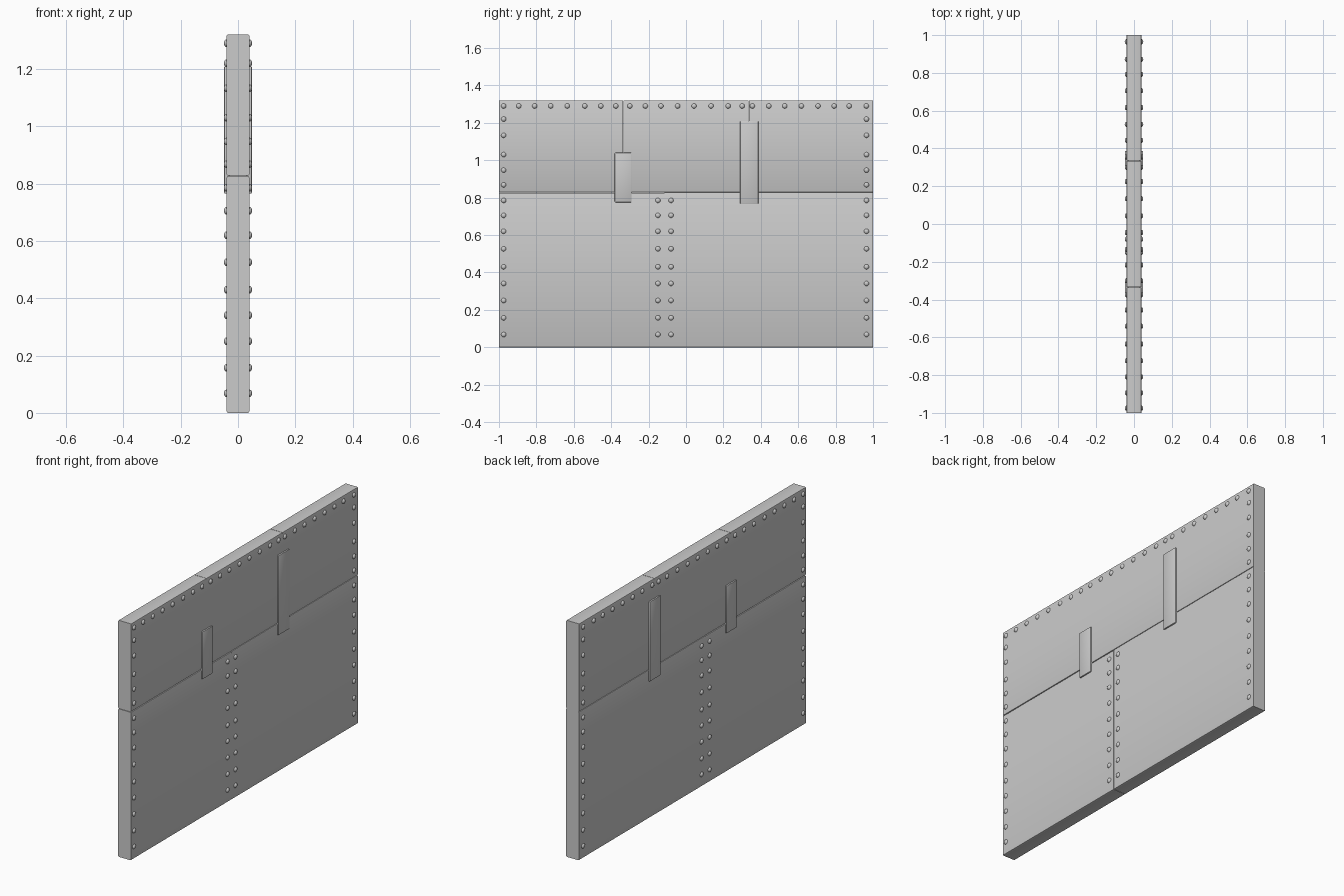
import bpy, bmesh
from mathutils import Matrix, Vector

if "Cube" in bpy.data.objects:
    bpy.data.objects.remove(bpy.data.objects["Cube"])

HALF = 0.04      # half thickness of the wall
FACE = 0.048     # outer face of straps and rivets


def finish(name, bm, mirror=False):
    bmesh.ops.recalc_face_normals(bm, faces=bm.faces[:])
    me = bpy.data.meshes.new(name)
    bm.to_mesh(me)
    bm.free()
    ob = bpy.data.objects.new(name, me)
    bpy.context.collection.objects.link(ob)
    if mirror:
        ob.modifiers.new("Mirror", 'MIRROR').use_axis[0] = True
    bpy.ops.object.select_all(action='DESELECT')
    ob.select_set(True)
    bpy.context.view_layer.objects.active = ob
    bpy.ops.object.shade_smooth_by_angle(angle=0.7)
    return ob


def box(lo, hi):
    bm = bmesh.new()
    lo, hi = Vector(lo), Vector(hi)
    bmesh.ops.create_cube(bm, size=1, matrix=Matrix.Translation((lo + hi) / 2)
                          @ Matrix.Diagonal((*(hi - lo), 1)))
    return bm


def panel(name, y0, y1, z0, z1):
    bm = box((-HALF, y0, z0), (HALF, y1, z1))
    # soften the long horizontal edges, leave the butt joints crisp
    long_edges = [e for e in bm.edges
                  if abs(e.verts[0].co.y - e.verts[1].co.y) > 0.1]
    bmesh.ops.bevel(bm, geom=long_edges, offset=0.006, segments=2,
                    profile=0.5, affect='EDGES')
    return finish(name, bm)


def strap(name, y0, y1, z0, z1):
    bm = box((HALF - 0.01, y0, z0), (FACE, y1, z1))
    bmesh.ops.bevel(bm, geom=bm.edges[:], offset=0.004, segments=2,
                    profile=0.5, affect='EDGES')
    return finish(name, bm, mirror=True)


# wall panels: two below, three above, with hairline joints
G = 0.001
panel("lower_panel_left", -1, -0.115 - G, 0, 0.826)
panel("lower_panel_right", -0.115 + G, 1, 0, 0.828)
panel("upper_panel_left", -1, -0.335 - G, 0.828, 1.32)
panel("upper_panel_middle", -0.335 + G, 0.335 - G, 0.828, 1.32)
panel("upper_panel_right", 0.335 + G, 1, 0.828, 1.32)

# cover straps on both faces
strap("short_strap", -0.381, -0.291, 0.775, 1.04)
strap("tall_strap", 0.290, 0.387, 0.765, 1.21)

# rivet positions (y, z)
upper_z = [1.22, 1.133, 1.03, 0.947, 0.868]
lower_z = [0.785, 0.705, 0.62, 0.526, 0.43, 0.341, 0.25, 0.157, 0.068]
top_y = [-0.975, -0.894, -0.809, -0.723, -0.635, -0.541, -0.455, -0.375,
         -0.300, -0.217, -0.134, -0.045, 0.043, 0.134, 0.225, 0.300,
         0.355, 0.443, 0.528, 0.617, 0.706, 0.792, 0.872, 0.964]
spots = [(y, 1.29) for y in top_y]
spots += [(y, z) for y in (-0.975, 0.965) for z in upper_z]
spots += [(y, z) for y in (-0.975, -0.15, -0.08, 0.965) for z in lower_z]

# domed rivets on both faces
bm = bmesh.new()
for y, z in spots:
    bmesh.ops.create_uvsphere(
        bm, u_segments=12, v_segments=8, radius=1,
        matrix=Matrix.Translation((HALF, y, z))
        @ Matrix.Diagonal((0.009, 0.0135, 0.0135, 1))
        @ Matrix.Rotation(1.5707963, 4, 'Y'))
bmesh.ops.delete(bm, geom=[v for v in bm.verts if v.co.x < HALF - 0.001],
                 context='VERTS')
finish("rivets", bm, mirror=True)
